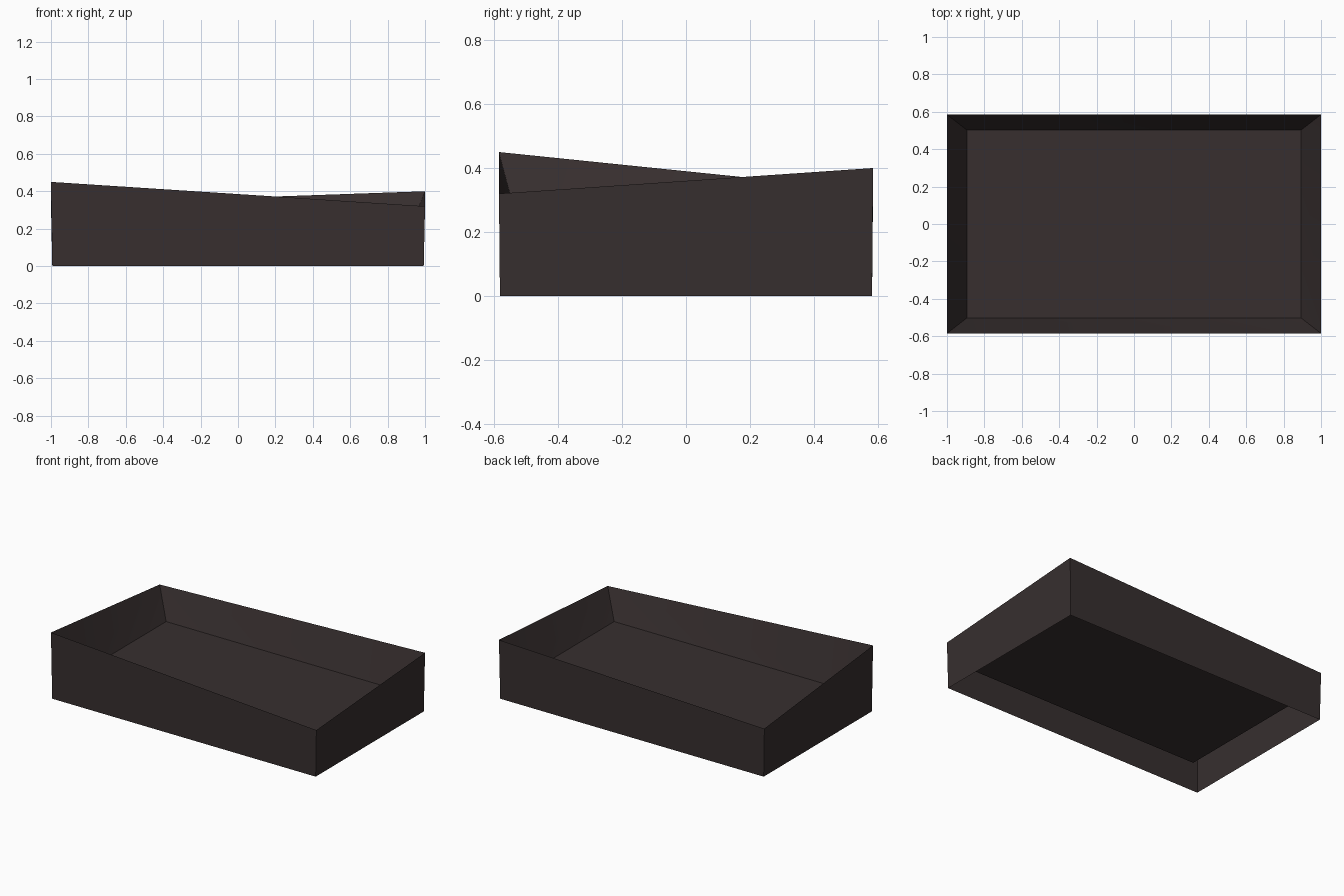
import bpy, bmesh

if "Cube" in bpy.data.objects:
    bpy.data.objects.remove(bpy.data.objects["Cube"])

# One dark brown colour for the whole tray
mat = bpy.data.materials.new("dark brown")
mat.diffuse_color = (0.038, 0.028, 0.028, 1)
mat.use_nodes = True
mat.node_tree.nodes["Principled BSDF"].inputs["Base Color"].default_value = mat.diffuse_color

# Corners in order: front left, front right, back right, back left
signs = [(-1, -1), (1, -1), (1, 1), (-1, 1)]
rim_heights = [0.45, 0.32, 0.40, 0.33]

bm = bmesh.new()


def ring(hx, hy, heights):
    return [bm.verts.new((sx * hx, sy * hy, z)) for (sx, sy), z in zip(signs, heights)]


base = ring(0.993, 0.582, [0] * 4)
rim = ring(1.0, 0.585, rim_heights)
floor = ring(0.893, 0.502, [0.138] * 4)

# Recessed floor; the underside stays open
bm.faces.new(floor)
for i in range(4):
    j = (i + 1) % 4
    # Outer wall
    bm.faces.new((base[i], base[j], rim[j], rim[i]))
    # Sloping inner wall, creased from its low rim corner to the opposite floor corner
    if rim_heights[i] < rim_heights[j]:
        bm.faces.new((rim[i], rim[j], floor[j]))
        bm.faces.new((rim[i], floor[j], floor[i]))
    else:
        bm.faces.new((rim[i], rim[j], floor[i]))
        bm.faces.new((rim[j], floor[j], floor[i]))

mesh = bpy.data.meshes.new("tray")
bm.to_mesh(mesh)
bm.free()
mesh.materials.append(mat)
tray = bpy.data.objects.new("tray", mesh)
bpy.context.collection.objects.link(tray)
bpy.context.view_layer.objects.active = tray
tray.select_set(True)
bpy.ops.object.shade_smooth_by_angle(angle=0.6)
